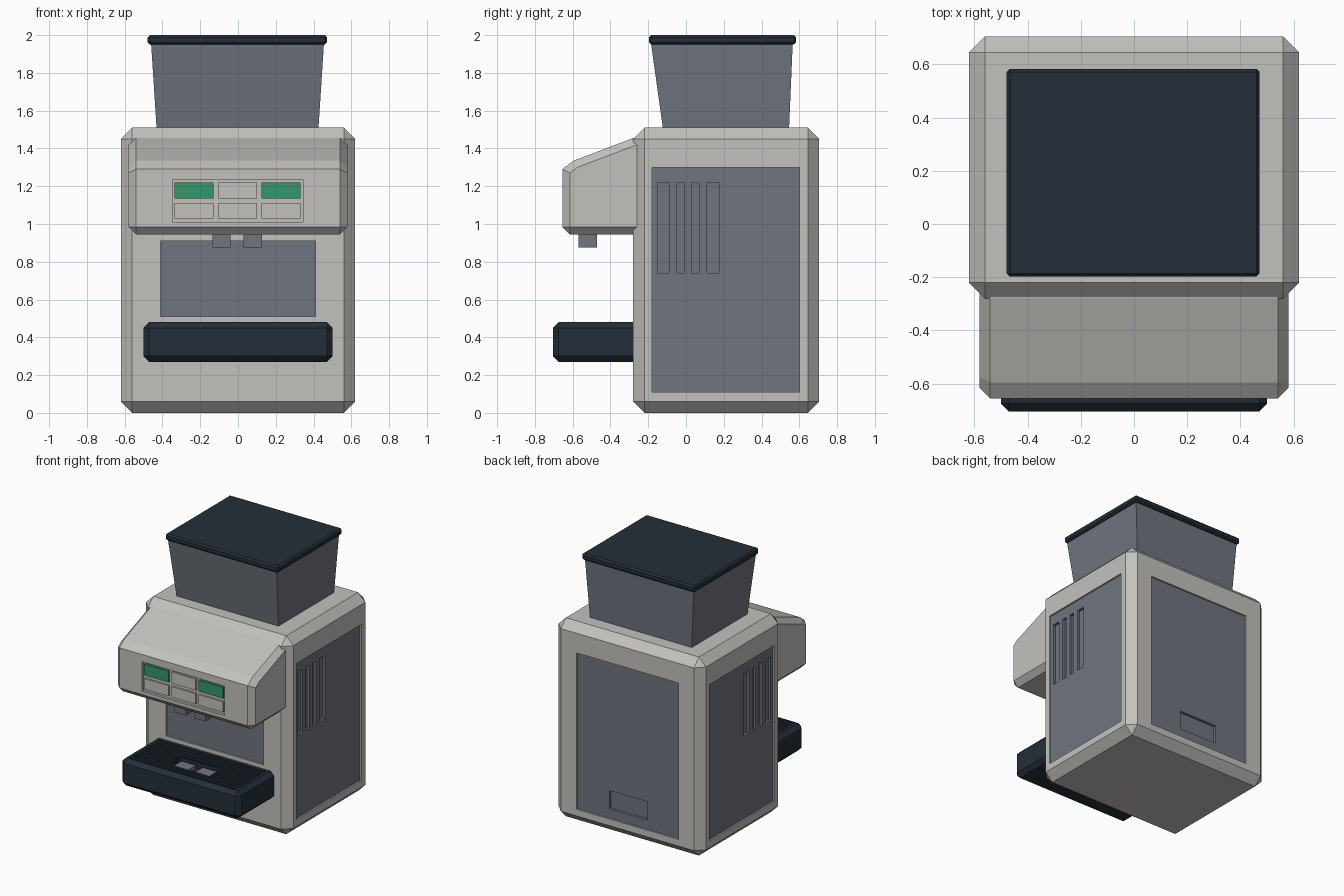
import bpy, bmesh

cube = bpy.data.objects.get("Cube")
if cube:
    bpy.data.objects.remove(cube, do_unlink=True)


def material(name, r, g, b):
    m = bpy.data.materials.new(name)
    m.use_nodes = True
    m.diffuse_color = (r, g, b, 1)
    m.node_tree.nodes["Principled BSDF"].inputs["Base Color"].default_value = (r, g, b, 1)
    return m


CASING = material("warm light grey", 0.55, 0.535, 0.505)
PANEL = material("slate grey", 0.16, 0.177, 0.212)
DARK = material("dark navy", 0.017, 0.028, 0.040)
GREEN = material("button green", 0.03, 0.32, 0.135)


def add_object(name, bm, mat):
    bmesh.ops.recalc_face_normals(bm, faces=bm.faces)
    mesh = bpy.data.meshes.new(name)
    bm.to_mesh(mesh)
    bm.free()
    if mat:
        mesh.materials.append(mat)
    obj = bpy.data.objects.new(name, mesh)
    bpy.context.collection.objects.link(obj)
    return obj


def loft(bm, lower, upper):
    """Closed solid between two matching outlines."""
    a = [bm.verts.new(p) for p in lower]
    b = [bm.verts.new(p) for p in upper]
    bm.faces.new(a)
    bm.faces.new(b)
    for i in range(len(a)):
        j = (i + 1) % len(a)
        bm.faces.new((a[i], a[j], b[j], b[i]))


def rect(x, y, z):
    return [(x[0], y[0], z), (x[1], y[0], z), (x[1], y[1], z), (x[0], y[1], z)]


def boxes(name, mat, *ranges):
    bm = bmesh.new()
    for x, y, z in ranges:
        loft(bm, rect(x, y, z[0]), rect(x, y, z[1]))
    return add_object(name, bm, mat)


def bake(obj):
    """Apply the modifiers of an object."""
    bpy.context.view_layer.update()
    dg = bpy.context.evaluated_depsgraph_get()
    mesh = bpy.data.meshes.new_from_object(obj.evaluated_get(dg))
    obj.modifiers.clear()
    obj.data = mesh


def chamfer(obj, width, limit=0.8):
    mod = obj.modifiers.new("Chamfer", "BEVEL")
    mod.width, mod.segments = width, 1
    mod.limit_method, mod.angle_limit = "ANGLE", limit
    bake(obj)
    return obj


def cut(obj, *ranges):
    cutter = boxes("cutter", None, *ranges)
    cutter.hide_render = True
    mod = obj.modifiers.new("Cut", "BOOLEAN")
    mod.operation, mod.solver, mod.object = "DIFFERENCE", "EXACT", cutter
    bake(obj)
    bpy.data.objects.remove(cutter, do_unlink=True)


# Main casing with recesses for the four panels
WIDE, FRONT, BACK, TOP = 0.62, -0.28, 0.705, 1.51
DEEP, STEP = 0.06, 0.012
side_y, tall_z = (-0.18, 0.60), (0.11, 1.30)
front_x, front_z = (-0.41, 0.41), (0.51, 0.91)
back_x = (-0.43, 0.43)
casing = chamfer(boxes("casing", CASING, ((-WIDE, WIDE), (FRONT, BACK), (0, TOP))), 0.06)
cut(casing,
    ((WIDE - DEEP, 1), side_y, tall_z),
    ((-1, DEEP - WIDE), side_y, tall_z),
    (front_x, (-1, FRONT + DEEP), front_z),
    (back_x, (BACK - DEEP, 1), tall_z))

# Side panels with vent slots
slots = [(-0.15, -0.09), (-0.05, -0.01), (0.03, 0.07), (0.11, 0.175)]
for name, s in (("left", 1), ("right", -1)):
    face = WIDE - STEP
    span = lambda a, b: tuple(sorted((s * a, s * b)))
    side = boxes(name + "_side_panel", PANEL, (span(WIDE - DEEP, face), side_y, tall_z))
    cut(side, *[(span(face - 0.02, 1), y, (0.74, 1.22)) for y in slots])

# Front splash panel and back panel with its hand grip
boxes("front_panel", PANEL, (front_x, (FRONT + STEP, FRONT + DEEP), front_z))
back_panel = boxes("back_panel", PANEL, (back_x, (BACK - DEEP, BACK - STEP), tall_z))
cut(back_panel, ((-0.16, 0.16), (BACK - STEP - 0.02, 1), (0.18, 0.32)))

# Dispenser head, a side profile extruded across
profile = [(-0.15, 0.945), (-0.655, 0.945), (-0.655, 1.29), (-0.595, 1.335),
           (-0.28, 1.455), (-0.15, 1.48)]
bm = bmesh.new()
loft(bm, [(-0.58, y, z) for y, z in profile], [(0.58, y, z) for y, z in profile])
head = chamfer(add_object("dispenser_head", bm, CASING), 0.04, 1.05)
cut(head, ((-0.348, 0.345), (-1, -0.637), (1.01, 1.235)))

# Two rows of three buttons, the upper outer pair green
for row, z in enumerate([(1.03, 1.11), (1.135, 1.22)]):
    for col in range(3):
        x = -0.335 + 0.23 * col
        mat = GREEN if row == 1 and col != 1 else CASING
        boxes(f"button_{row}_{col}", mat, ((x, x + 0.205), (-0.651, -0.63), z))

# Spouts
for name, x in (("right", -0.135), ("left", 0.03)):
    boxes(name + "_spout", PANEL, ((x, x + 0.096), (-0.57, -0.47), (0.875, 0.96)))

# Drip tray with slatted top and a drain pit
tray = chamfer(boxes("drip_tray", DARK, ((-0.5, 0.5), (-0.705, -0.2), (0.27, 0.48))), 0.03)
cut(tray, *[((-0.45, 0.45), (y, y + 0.018), (0.465, 1))
            for y in [-0.665 + 0.038 * i for i in range(10)]])
cut(tray, ((-0.17, 0.17), (-0.58, -0.45), (0.43, 1)))
for name, x in (("right", -0.15), ("left", 0.03)):
    boxes(name + "_drain_pad", PANEL, ((x, x + 0.12), (-0.565, -0.465), (0.42, 0.46)))

# Flared hopper and its lid
bm = bmesh.new()
loft(bm, rect((-0.43, 0.425), (-0.12, 0.545), TOP - 0.02),
     rect((-0.46, 0.455), (-0.185, 0.565), 1.955))
add_object("hopper", bm, PANEL)
chamfer(boxes("hopper_lid", DARK, ((-0.478, 0.472), (-0.197, 0.583), (1.95, 2.0))), 0.012)
